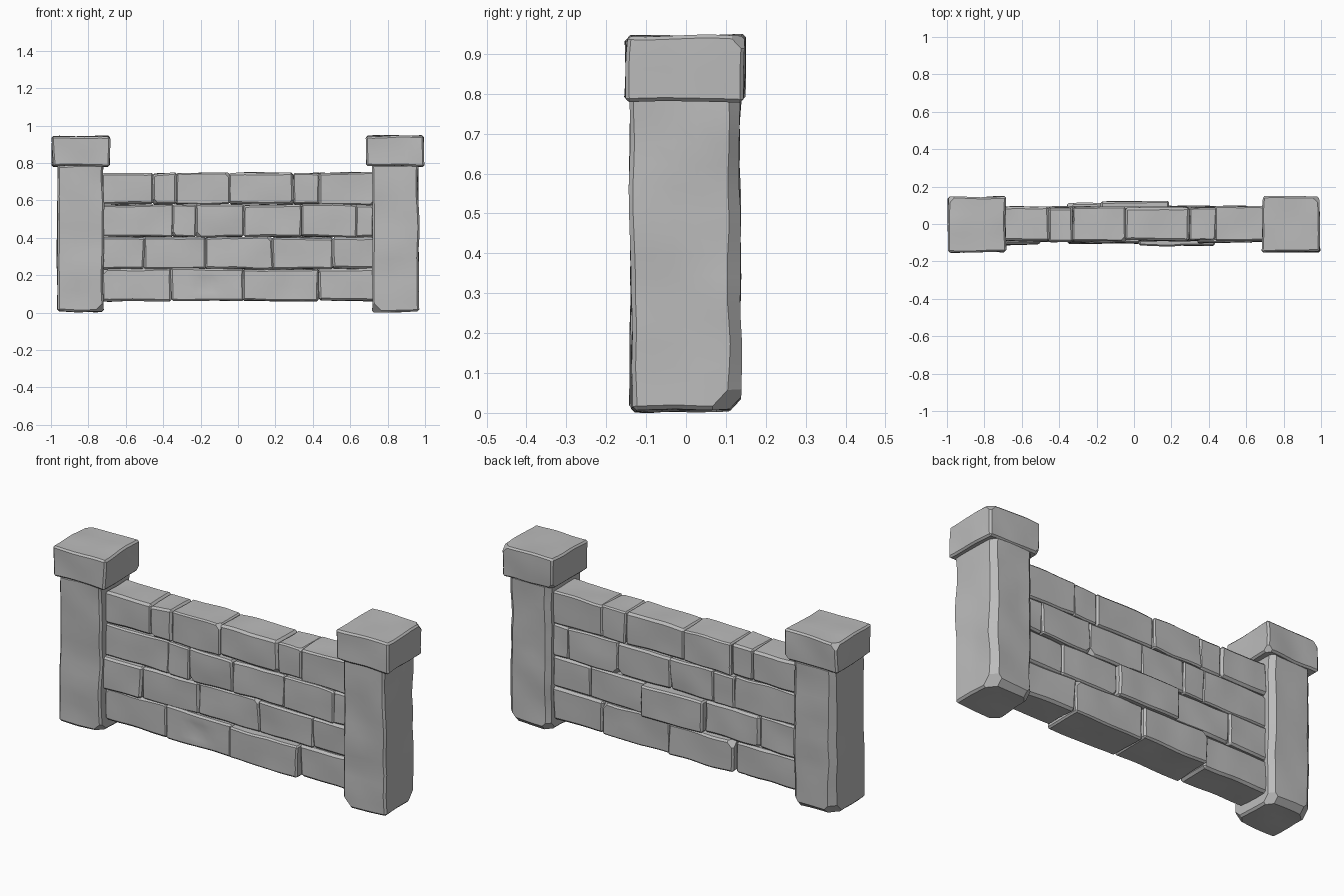
import bpy
import bmesh
import math
import random
from mathutils import Vector, noise

random.seed(7)

old = bpy.data.objects.get("Cube")
if old:
    bpy.data.objects.remove(old, do_unlink=True)

# One grey stone colour
stone = bpy.data.materials.new("stone_grey")
stone.use_nodes = True
stone.diffuse_color = (0.5, 0.5, 0.5, 1)
bsdf = stone.node_tree.nodes["Principled BSDF"]
bsdf.inputs["Base Color"].default_value = stone.diffuse_color
bsdf.inputs["Roughness"].default_value = 0.9


def cut(bm, point, normal, trim=False):
    """Slice the stone by a plane; trim knocks the outer side off."""
    geom = bm.verts[:] + bm.edges[:] + bm.faces[:]
    res = bmesh.ops.bisect_plane(bm, geom=geom, dist=1e-5, plane_co=point,
                                 plane_no=normal, clear_outer=trim)
    if trim:
        edges = [e for e in res["geom_cut"] if isinstance(e, bmesh.types.BMEdge)]
        if edges:
            bmesh.ops.holes_fill(bm, edges=edges, sides=0)


def make_stone(name, low, high, bevel=0.01, jitter=0.004, rough=0.006,
               step=0.045, chips=(), dent=None):
    """A worn block: skewed box, bevelled, chipped, then gently uneven."""
    low, high = Vector(low), Vector(high)
    centre, size = (low + high) / 2, high - low
    bm = bmesh.new()
    bmesh.ops.create_cube(bm, size=1)
    for v in bm.verts:
        v.co = centre + v.co * size
        v.co += Vector([random.uniform(-jitter, jitter) for _ in range(3)])
    bmesh.ops.bevel(bm, geom=bm.edges[:], offset=bevel, segments=1,
                    affect='EDGES', profile=0.5)
    # Chips: direction from the centre and depth below that corner or edge
    for direction, depth in chips:
        d = Vector(direction)
        corner = centre + d * size / 2
        n = d.normalized()
        cut(bm, corner - n * depth, n, trim=True)
    # Grid of slices gives the surface something to undulate with
    for axis in range(3):
        count = max(2, math.ceil(size[axis] / step))
        normal = Vector([float(i == axis) for i in range(3)])
        for i in range(1, count):
            cut(bm, low + normal * (size[axis] * i / count), normal)
    offset = Vector([random.uniform(0, 50) for _ in range(3)])
    for v in bm.verts:
        v.co += noise.noise_vector(v.co * 7 + offset) * rough
        if dent:
            gap = v.co - Vector(dent)
            v.co.y += 0.02 * math.exp(-(gap.x / 0.05) ** 2 - (gap.z / 0.02) ** 2
                                      - (gap.y / 0.05) ** 2)
        v.co.z = max(v.co.z, 0)
    bmesh.ops.recalc_face_normals(bm, faces=bm.faces[:])
    mesh = bpy.data.meshes.new(name)
    bm.to_mesh(mesh)
    bm.free()
    mesh.materials.append(stone)
    obj = bpy.data.objects.new(name, mesh)
    bpy.context.collection.objects.link(obj)
    bpy.ops.object.select_all(action='DESELECT')
    obj.select_set(True)
    bpy.context.view_layer.objects.active = obj
    bpy.ops.object.shade_smooth_by_angle(angle=math.radians(28))
    return obj


# Pillars and their caps
for side, s in (("right", -1), ("left", 1)):
    def span(a, b):
        return sorted((s * a, s * b))

    x0, x1 = span(0.718, 0.963)
    make_stone(side + "_pillar", (x0, -0.137, 0.006), (x1, 0.135, 0.79),
               bevel=0.01, rough=0.008, step=0.06,
               chips=[((s, 1, 0), 0.02), ((-s, 1, 0), 0.018),
                      ((s, 1, -1), 0.045), ((-s, 1, -1), 0.04),
                      ((0, 1, -1), 0.02), ((-s, -1, -1), 0.03)])
    x0, x1 = span(0.687, 0.994)
    make_stone(side + "_cap", (x0, -0.15, 0.782), (x1, 0.147, 0.943),
               bevel=0.009, rough=0.007, step=0.05,
               chips=[((s, 1, 1), 0.025), ((-s, 1, -1), 0.022)])

# Wall courses: heights and the joints between bricks
END = 0.73
courses = [
    (0.065, 0.232, [-0.355, 0.03, 0.43]),
    (0.236, 0.402, [-0.5, -0.175, 0.185, 0.505]),
    (0.408, 0.574, [-0.35, -0.225, 0.03, 0.34, 0.63]),
    (0.580, 0.746, [-0.455, -0.33, -0.045, 0.295, 0.435]),
]
# Bricks that stick out of the face: (course, brick) -> depth
front_out = {(0, 2): 0.12, (1, 0): 0.108, (0, 1): 0.104}
back_out = {(0, 1): 0.112, (1, 2): 0.124}

for c, (z0, z1, joints) in enumerate(courses):
    edges = [-END] + joints + [END]
    for b, (x0, x1) in enumerate(zip(edges, edges[1:])):
        front = front_out.get((c, b), random.uniform(0.088, 0.1))
        back = back_out.get((c, b), random.uniform(0.085, 0.096))
        corner = (random.choice((-1, 1)), random.choice((-1, 1)),
                  random.choice((-1, 1)))
        make_stone(f"brick_{c + 1}_{b + 1}",
                   (x0 - 0.001, -front, z0 - 0.002),
                   (x1 + 0.001, back, z1 + 0.002),
                   bevel=random.uniform(0.007, 0.012),
                   chips=[(corner, random.uniform(0.015, 0.025))],
                   dent=(-0.17, -0.1, 0.155) if (c, b) == (0, 1) else None)
